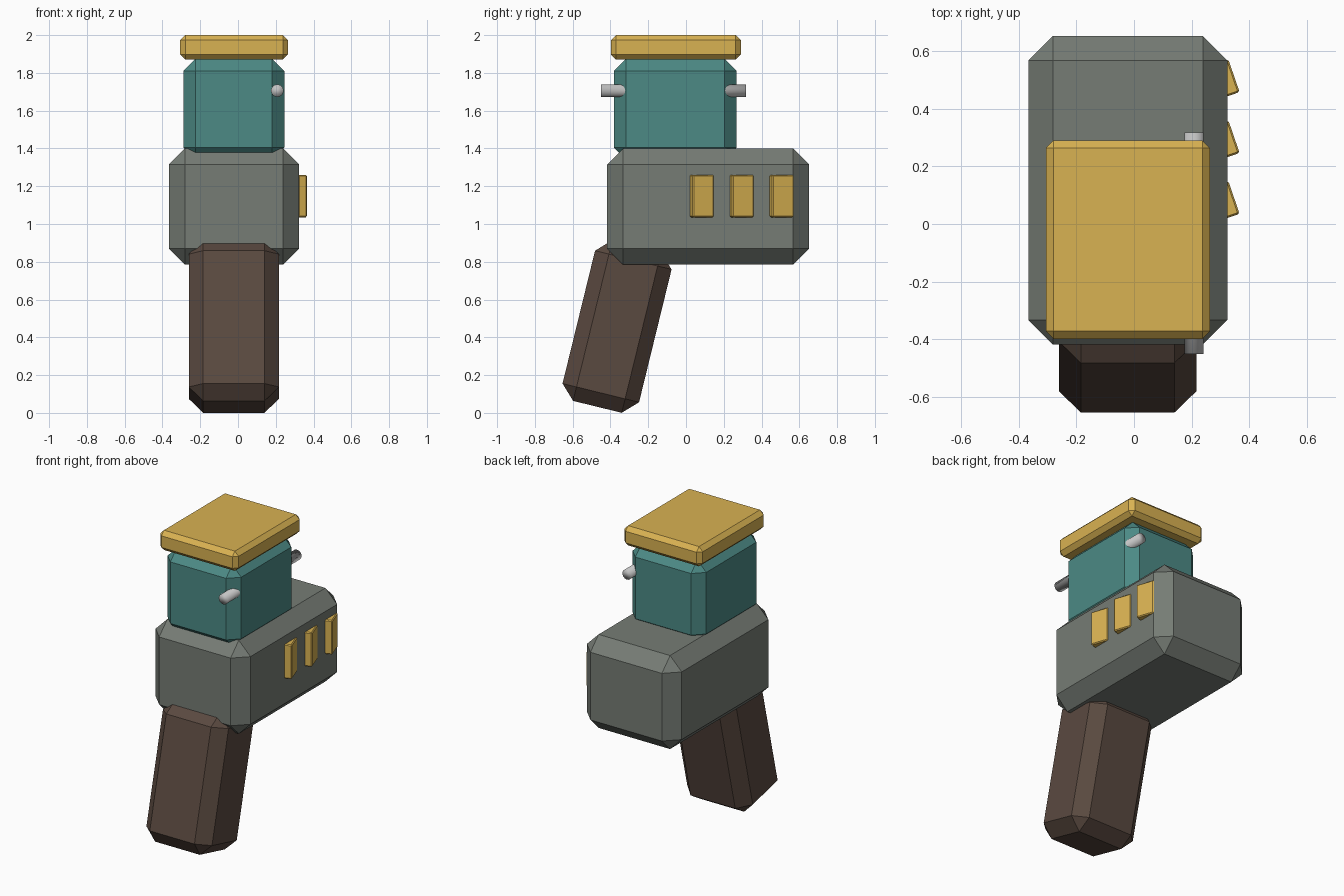
import bpy
import bmesh
import math

if "Cube" in bpy.data.objects:
    bpy.data.objects.remove(bpy.data.objects["Cube"])


def material(name, rgb):
    m = bpy.data.materials.new(name)
    m.diffuse_color = (*rgb, 1.0)
    m.use_nodes = True
    m.node_tree.nodes["Principled BSDF"].inputs["Base Color"].default_value = m.diffuse_color
    return m


GREY = material("grey casing", (0.181, 0.202, 0.178))
TEAL = material("teal paint", (0.072, 0.254, 0.235))
BROWN = material("brown grip", (0.102, 0.067, 0.051))
YELLOW = material("yellow paint", (0.694, 0.445, 0.084))
METAL = material("light metal", (0.55, 0.55, 0.55))


def add_object(name, bm, mat, centre, rotation=(0, 0, 0)):
    mesh = bpy.data.meshes.new(name)
    bmesh.ops.recalc_face_normals(bm, faces=bm.faces)
    bm.to_mesh(mesh)
    bm.free()
    mesh.materials.append(mat)
    obj = bpy.data.objects.new(name, mesh)
    obj.location = centre
    obj.rotation_euler = rotation
    bpy.context.collection.objects.link(obj)
    return obj


def chamfered_box(name, size, centre, bevel, mat, rotation=(0, 0, 0)):
    bm = bmesh.new()
    bmesh.ops.create_cube(bm, size=1)
    bmesh.ops.scale(bm, vec=size, verts=bm.verts)
    bmesh.ops.bevel(bm, geom=bm.edges[:], offset=bevel, segments=1,
                    profile=0.5, affect='EDGES')
    return add_object(name, bm, mat, centre, rotation)


# Main casing, upper block and lid
chamfered_box("body", (0.69, 1.07, 0.615), (-0.021, 0.117, 1.0925), 0.085, GREY)
chamfered_box("head", (0.535, 0.65, 0.535), (-0.022, -0.057, 1.6075), 0.065, TEAL)
chamfered_box("lid", (0.57, 0.688, 0.13), (-0.021, -0.054, 1.935), 0.027, YELLOW)

# Handle leaning forward at the bottom
chamfered_box("grip", (0.477, 0.417, 0.876), (-0.022, -0.365, 0.4575), 0.076,
              BROWN, (math.radians(-13.75), 0, 0))

# Slanted side plates
for i in range(3):
    chamfered_box(f"side_plate_{i + 1}", (0.05, 0.12, 0.225),
                  (0.323, 0.084 + 0.211 * i, 1.148), 0.006, YELLOW,
                  (0, 0, math.radians(19)))

# Round pin running through the right side of the head
bm = bmesh.new()
bmesh.ops.create_cone(bm, cap_ends=True, segments=24, radius1=0.033,
                      radius2=0.033, depth=0.767)
for f in bm.faces:
    f.smooth = True
add_object("pin", bm, METAL, (0.208, -0.067, 1.706), (math.radians(90), 0, 0))
